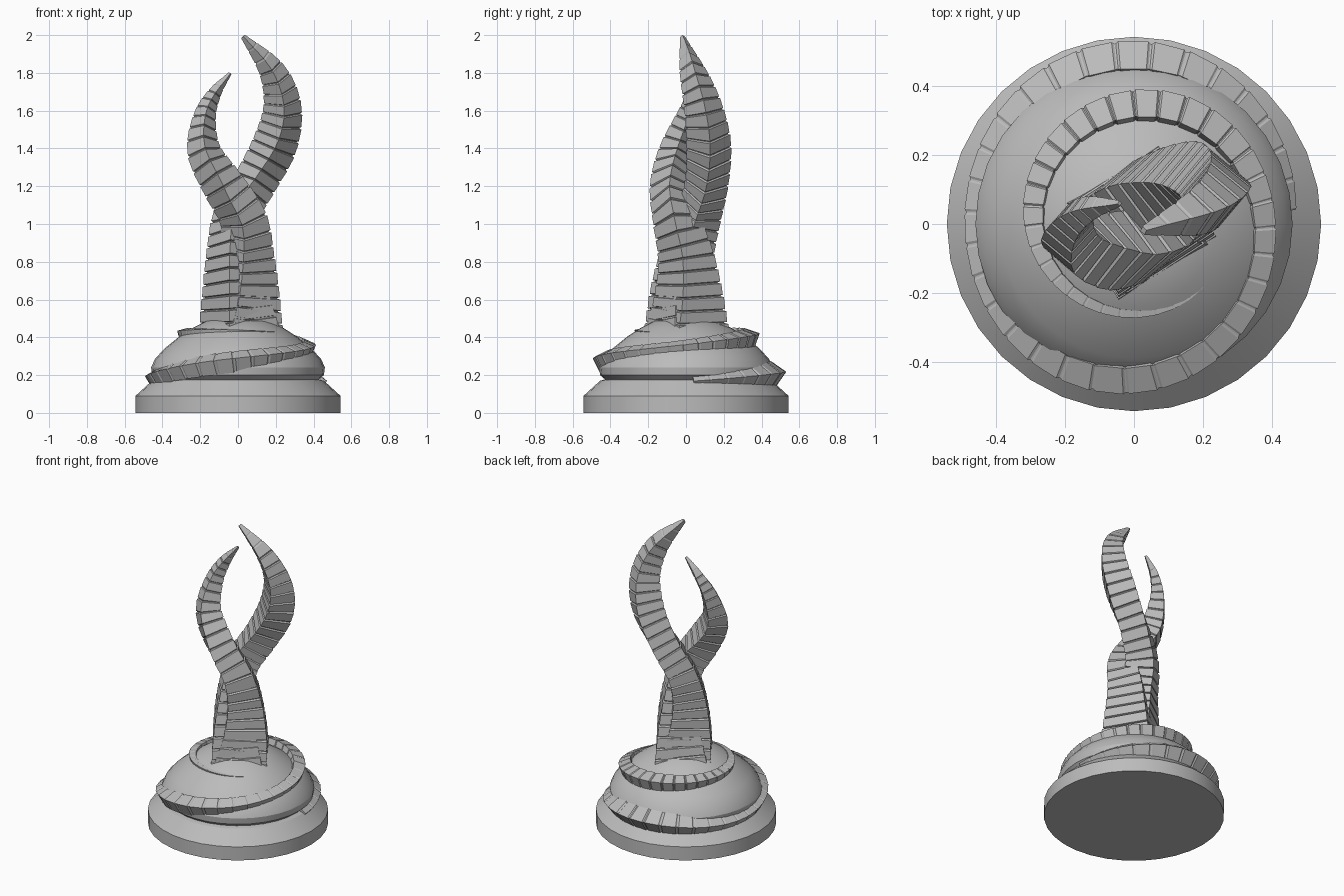
import bpy, bmesh
from math import sin, cos, radians, pi
from mathutils import Vector

cube = bpy.data.objects.get("Cube")
if cube:
    bpy.data.objects.remove(cube, do_unlink=True)

stone = bpy.data.materials.new("grey_stone")
stone.use_nodes = True
GREY = (0.5, 0.5, 0.5, 1)
stone.diffuse_color = GREY
stone.node_tree.nodes["Principled BSDF"].inputs["Base Color"].default_value = GREY


def finish(name, bm, angle=None):
    bmesh.ops.recalc_face_normals(bm, faces=bm.faces)
    mesh = bpy.data.meshes.new(name)
    bm.to_mesh(mesh)
    bm.free()
    mesh.materials.append(stone)
    obj = bpy.data.objects.new(name, mesh)
    bpy.context.collection.objects.link(obj)
    if angle:
        bpy.ops.object.select_all(action='DESELECT')
        obj.select_set(True)
        bpy.context.view_layer.objects.active = obj
        bpy.ops.object.shade_smooth_by_angle(angle=radians(angle))
    return obj


def lathe(name, profile, sides, angle):
    """Solid of revolution from (radius, z) points, capped at both ends."""
    bm = bmesh.new()
    rings = [[bm.verts.new((r * cos(2 * pi * i / sides), r * sin(2 * pi * i / sides), z))
              for i in range(sides)] for r, z in profile]
    skin(bm, rings)
    return finish(name, bm, angle)


def skin(bm, rings):
    n = len(rings[0])
    for a, b in zip(rings, rings[1:]):
        for i in range(n):
            j = (i + 1) % n
            bm.faces.new((a[i], a[j], b[j], b[i]))
    bm.faces.new(rings[0][::-1])
    bm.faces.new(rings[-1])


def spline(points, t):
    """Smooth curve through evenly spaced control points, t from 0 to 1."""
    p = [Vector(q) for q in points]
    p = [2 * p[0] - p[1]] + p + [2 * p[-1] - p[-2]]
    s = min(max(t, 0), 1) * (len(points) - 1)
    k = min(int(s), len(points) - 2)
    u = s - k
    a, b, c, d = p[k:k + 4]
    return 0.5 * (2 * b + (c - a) * u + (2 * a - 5 * b + 4 * c - d) * u * u
                  + (3 * b - a - 3 * c + d) * u ** 3)


def ribbed_sweep(name, path, size, corner, segments):
    """Sweep a square along a path as chamfered blocks with narrow grooves."""
    bm = bmesh.new()
    rings = []
    for s in range(segments):
        for f, scale in ((0.0, 0.9), (0.06, 0.98), (0.88, 1.0), (0.95, 0.9)):
            t = (s + f) / segments
            tangent = (path(min(t + 0.01, 1)) - path(max(t - 0.01, 0))).normalized()
            ref = corner(t)
            u = (ref - tangent * ref.dot(tangent)).normalized()
            v = tangent.cross(u)
            r = size(t) * scale * 0.707
            rings.append([bm.verts.new(path(t) + u * r * cos(a) + v * r * sin(a))
                          for a in (0, pi / 2, pi, 3 * pi / 2)])
    skin(bm, rings)
    return finish(name, bm)


# Round plinth and dome
lathe("plinth", [(0.543, 0), (0.543, 0.09), (0.455, 0.17), (0.42, 0.18)], 32, 20)
lathe("dome", [(0.42, 0.17), (0.455, 0.2), (0.46, 0.24), (0.44, 0.285), (0.39, 0.34),
               (0.31, 0.405), (0.24, 0.45), (0.17, 0.485), (0.08, 0.505), (0.01, 0.51)], 32, 30)


# Two horns that share a broad foot, cross and part: x, y, z, thickness
def horn(name, stations, segments):
    def corner(t):
        a = radians(-13 + 25 * t)
        return Vector((cos(a), sin(a), 0))
    ribbed_sweep(name, lambda t: Vector(spline([p[:3] for p in stations], t)),
                 lambda t: spline([(p[3], 0) for p in stations], t)[0], corner, segments)


horn("short_horn", [
    (0.02, 0.01, 0.43, 0.325), (0.04, 0.015, 0.62, 0.265), (0.045, 0.0, 0.82, 0.215),
    (0.03, -0.05, 1.02, 0.18), (-0.075, -0.08, 1.2, 0.16), (-0.178, -0.055, 1.38, 0.13),
    (-0.178, 0.005, 1.56, 0.088), (-0.125, 0.045, 1.69, 0.052), (-0.04, 0.06, 1.8, 0.012)], 24)
horn("tall_horn", [
    (0.005, -0.01, 0.43, 0.315), (-0.015, -0.015, 0.64, 0.255), (-0.025, 0.01, 0.85, 0.205),
    (-0.01, 0.065, 1.04, 0.175), (0.09, 0.11, 1.22, 0.165), (0.195, 0.12, 1.42, 0.17),
    (0.235, 0.09, 1.62, 0.145), (0.18, 0.035, 1.81, 0.1), (0.025, -0.02, 1.995, 0.018)], 26)

# Blocky band winding up the dome: radius, z, thickness every 90 degrees or so
BAND = [(0.435, 0.165, 0.055), (0.463, 0.205, 0.1), (0.445, 0.18, 0.07), (0.44, 0.265, 0.085),
        (0.375, 0.335, 0.065), (0.345, 0.39, 0.085), (0.295, 0.41, 0.065),
        (0.26, 0.43, 0.03), (0.27, 0.425, 0.004)]
START, SWEEP = 5, 685


def band_angle(t):
    return radians(START + SWEEP * t)


def band_path(t):
    r, z, w = spline(BAND, t)
    a = band_angle(t)
    return Vector((r * cos(a), r * sin(a), z))


def band_corner(t):
    a = band_angle(t)
    return Vector((cos(a), sin(a), 0.1 + 0.6 * t))


ribbed_sweep("spiral_band", band_path, lambda t: max(spline(BAND, t)[2], 0.004), band_corner, 60)
